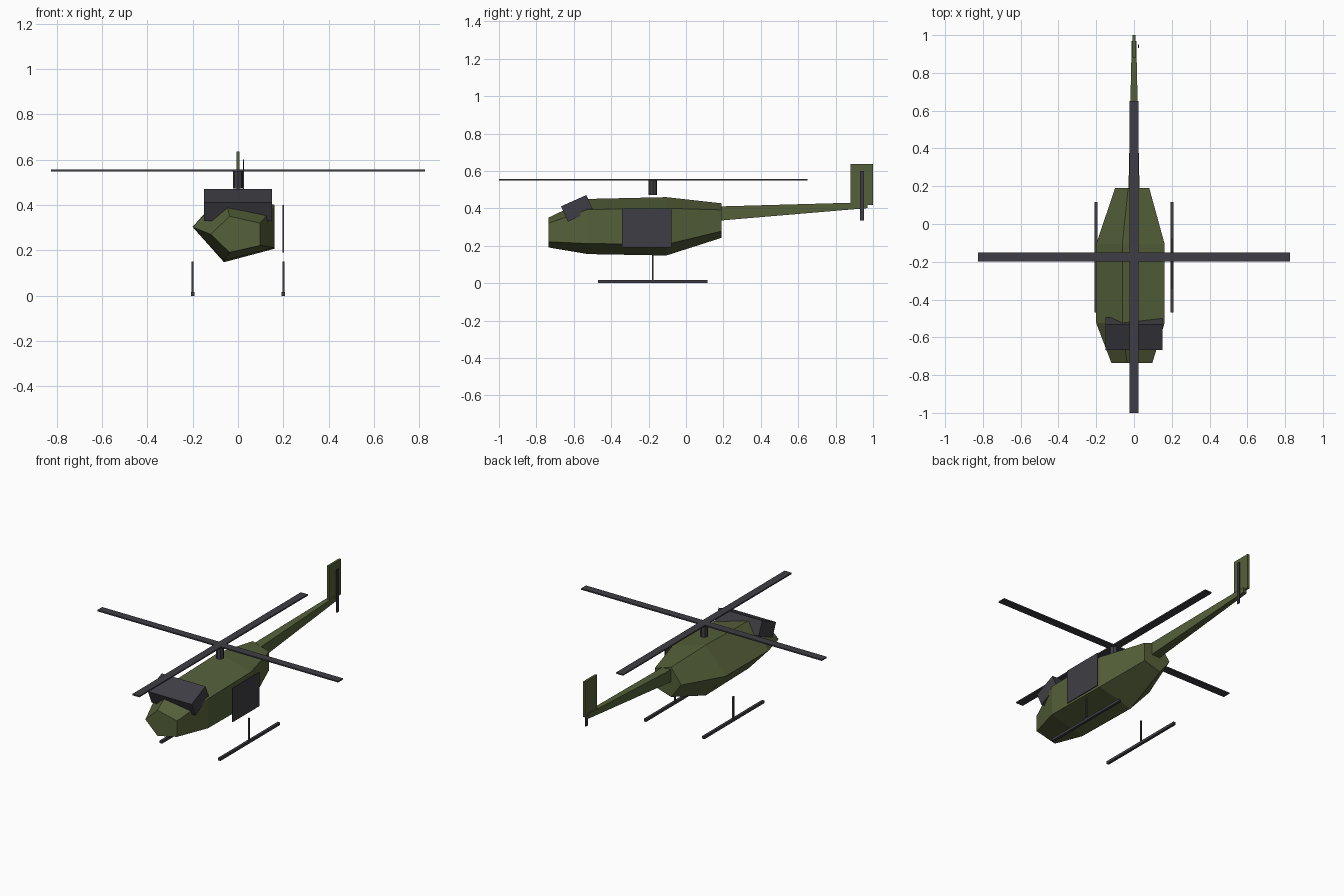
import bpy, bmesh, math
from mathutils import Matrix

old = bpy.data.objects.get("Cube")
if old:
    bpy.data.objects.remove(old, do_unlink=True)


def material(name, rgb):
    m = bpy.data.materials.new(name)
    m.use_nodes = True
    m.diffuse_color = (*rgb, 1)
    m.node_tree.nodes["Principled BSDF"].inputs["Base Color"].default_value = (*rgb, 1)
    return m


green = material("olive_green", (0.091, 0.117, 0.042))
grey = material("dark_grey", (0.048, 0.048, 0.058))


def finish(name, bm, mat):
    bmesh.ops.recalc_face_normals(bm, faces=bm.faces)
    mesh = bpy.data.meshes.new(name)
    bm.to_mesh(mesh)
    bm.free()
    mesh.materials.append(mat)
    obj = bpy.data.objects.new(name, mesh)
    bpy.context.collection.objects.link(obj)
    return obj


def box(name, centre, size, mat, tilt=0):
    bm = bmesh.new()
    bmesh.ops.create_cube(bm, size=1)
    m = (Matrix.Translation(centre) @ Matrix.Rotation(math.radians(tilt), 4, 'X')
         @ Matrix.Diagonal((*size, 1)))
    bmesh.ops.transform(bm, matrix=m, verts=bm.verts)
    return finish(name, bm, mat)


def loft(name, sections, sides, start, mat):
    """Bridge polygon rings given as (y, centre z, x radius, z radius)."""
    bm = bmesh.new()
    rings = []
    for y, zc, rx, rz in sections:
        angles = [math.radians(start + 360 * i / sides) for i in range(sides)]
        rings.append([bm.verts.new((rx * math.cos(a), y, zc + rz * math.sin(a)))
                      for a in angles])
    for a, b in zip(rings, rings[1:]):
        for i in range(sides):
            j = (i + 1) % sides
            bm.faces.new((a[i], a[j], b[j], b[i]))
    bm.faces.new(rings[0])
    bm.faces.new(rings[-1])
    return finish(name, bm, mat)


# Five-sided fuselage and square tapered tail boom
loft("fuselage", [(-0.735, 0.271, 0.12, 0.084), (-0.525, 0.303, 0.2, 0.155),
                  (-0.105, 0.304, 0.2, 0.164), (0.19, 0.335, 0.1, 0.097)], 5, 180, green)
loft("tail_boom", [(0.17, 0.372, 0.042, 0.054), (0.97, 0.417, 0.017, 0.022)], 4, 45, green)
box("tail_fin", (0, 0.94, 0.528), (0.014, 0.12, 0.218), green)

# Windscreen and side door
box("windscreen", (0, -0.582, 0.4), (0.3, 0.148, 0.09), grey, tilt=24)
box("left_door", (0.2, -0.21, 0.295), (0.006, 0.265, 0.21), grey)

# Main rotor on its mast, and tail rotor
bm = bmesh.new()
bmesh.ops.create_cone(bm, cap_ends=True, segments=8, radius1=0.023, radius2=0.023,
                      depth=0.08, matrix=Matrix.Translation((0, -0.177, 0.512)))
finish("rotor_mast", bm, grey)
box("rotor_blade_across", (0, -0.175, 0.552), (1.65, 0.048, 0.008), grey)
box("rotor_blade_along", (0, -0.175, 0.552), (0.048, 1.65, 0.008), grey)
box("tail_rotor", (0.024, 0.941, 0.468), (0.006, 0.02, 0.265), grey)

# Landing skids with one strut each
for side, x in (("left", 0.2), ("right", -0.2)):
    box(side + "_skid", (x, -0.177, 0.008), (0.016, 0.585, 0.016), grey)
    box(side + "_skid_strut", (x, -0.177, 0.083), (0.009, 0.009, 0.138), grey)
